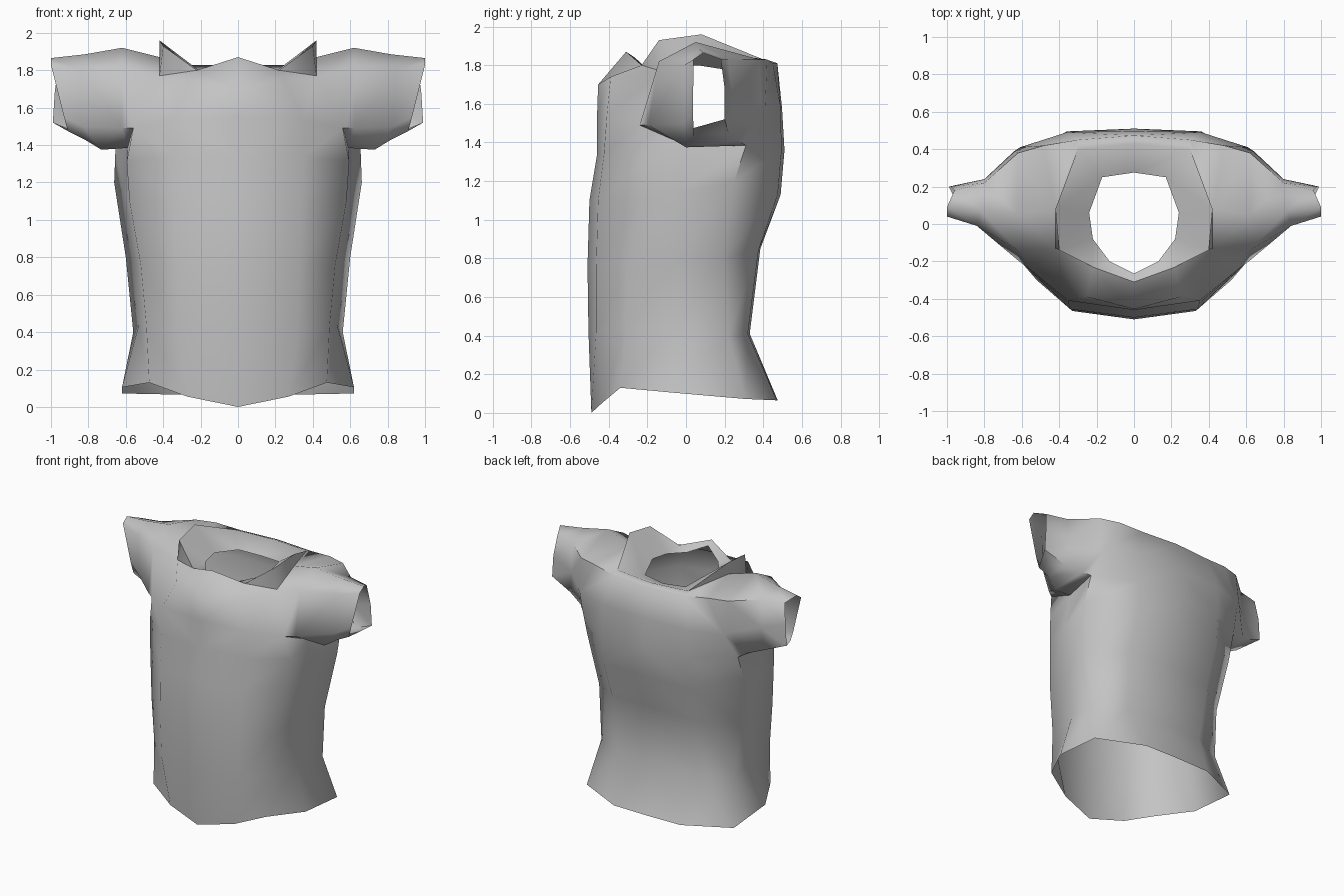
import bpy, bmesh, math

cube = bpy.data.objects.get("Cube")
if cube:
    bpy.data.objects.remove(cube, do_unlink=True)

# Single fabric colour
fabric = bpy.data.materials.new("grey fabric")
fabric.use_nodes = True
GREY = (0.55, 0.55, 0.55, 1.0)
fabric.diffuse_color = GREY
bsdf = fabric.node_tree.nodes["Principled BSDF"]
bsdf.inputs["Base Color"].default_value = GREY
bsdf.inputs["Roughness"].default_value = 0.8

bm = bmesh.new()


def row(points):
    return [bm.verts.new(p) for p in points]


def bridge(a, b, closed=False):
    """Join two equal rows of vertices with quads."""
    n = len(a)
    for i in range(n if closed else n - 1):
        j = (i + 1) % n
        bm.faces.new((a[i], a[j], b[j], b[i]))


# Torso half: each row runs from front centre round the side to back centre
hem = row([(0, -.49, 0), (.27, -.43, .055), (.475, -.34, .13), (.62, -.07, .105),
           (.62, .31, .072), (.28, .47, .065), (0, .475, .065)])
waist = row([(0, -.505, .42), (.32, -.465, .42), (.49, -.31, .44), (.53, -.05, .44),
             (.56, .22, .40), (.33, .32, .41), (0, .33, .41)])
ribs = row([(0, -.51, .76), (.33, -.465, .76), (.52, -.30, .76), (.56, -.05, .78),
            (.60, .19, .80), (.36, .375, .84), (0, .385, .85)])
bust = row([(0, -.50, 1.1), (.34, -.455, 1.1), (.58, -.23, 1.1), (.61, -.04, 1.14),
            (.662, .25, 1.2), (.36, .475, 1.13), (0, .49, 1.13)])
underarm = row([(0, -.46, 1.34), (.35, -.425, 1.34), (.595, -.21, 1.31), (.59, 0, 1.385),
                (.655, .31, 1.385), (.36, .495, 1.36), (0, .51, 1.36)])
rows = [hem, waist, ribs, bust, underarm]
for a, b in zip(rows, rows[1:]):
    bridge(a, b)

# Chest and upper back
chest = row([(0, -.46, 1.55), (.35, -.41, 1.54), (.56, -.24, 1.49)])
chest_top = row([(0, -.455, 1.70), (.25, -.39, 1.74), (.42, -.13, 1.77)])
back = row([(.61, .41, 1.58), (.36, .49, 1.58), (0, .497, 1.58)])
back_top = row([(.48, .42, 1.83), (.30, .45, 1.81), (0, .473, 1.81)])
bridge(underarm[:3], chest)
bridge(chest, chest_top)
bridge(underarm[4:], back)
bridge(back, back_top)
bm.faces.new((underarm[2], underarm[3], chest[2]))

# Raised collar ridge, sloping down inside to the neck opening
ridge = row([(0, -.31, 1.87), (.22, -.23, 1.80), (.40, -.14, 1.93),
             (.42, .08, 1.96), (.30, .40, 1.83), (0, .43, 1.825)])
neck = row([(0, -.265, 1.84), (.13, -.20, 1.78), (.22, -.08, 1.79),
            (.24, .06, 1.80), (.17, .25, 1.77), (0, .275, 1.76)])
bridge(ridge, neck)
shoulder = bm.verts.new((.42, .08, 1.87))
bridge(chest_top[:2], ridge[:2])
bridge(back_top[1:], ridge[4:])
for face in [(chest_top[1], chest_top[2], ridge[1]),
             (ridge[1], chest_top[2], ridge[2]),
             (ridge[2], chest_top[2], shoulder, ridge[3]),
             (ridge[3], shoulder, ridge[4]),
             (shoulder, back_top[0], back_top[1], ridge[4])]:
    bm.faces.new(face)

# Sleeve rings: bottom, front low, front high, top, back high, back mid, back low
armhole = [underarm[3], chest[2], chest_top[2], shoulder, back_top[0], back[0], underarm[4]]
upper = row([(.73, 0, 1.375), (.62, -.195, 1.49), (.62, -.14, 1.82), (.62, .05, 1.92),
             (.62, .38, 1.83), (.64, .39, 1.60), (.70, .27, 1.41)])
middle = row([(.82, .04, 1.43), (.83, -.01, 1.50), (.84, -.01, 1.80), (.82, .07, 1.885),
              (.80, .22, 1.83), (.80, .24, 1.62), (.82, .22, 1.45)])
cuff = row([(.91, .04, 1.475), (.93, .035, 1.55), (1.0, .04, 1.83), (1.0, .09, 1.865),
            (.96, .18, 1.83), (.98, .20, 1.68), (.99, .20, 1.52)])
for a, b in [(armhole, upper), (upper, middle), (middle, cuff)]:
    bridge(a, b, closed=True)

bmesh.ops.recalc_face_normals(bm, faces=bm.faces[:])
mesh = bpy.data.meshes.new("shirt")
bm.to_mesh(mesh)
bm.free()
mesh.materials.append(fabric)
shirt = bpy.data.objects.new("shirt", mesh)
bpy.context.collection.objects.link(shirt)

# Smooth cloth with sharp collar creases
bpy.ops.object.select_all(action='DESELECT')
shirt.select_set(True)
bpy.context.view_layer.objects.active = shirt
bpy.ops.object.shade_smooth_by_angle(angle=math.radians(65))

# Other half
mirror = shirt.modifiers.new("Mirror", 'MIRROR')
mirror.use_axis = (True, False, False)
mirror.use_clip = True
mirror.merge_threshold = 0.001
